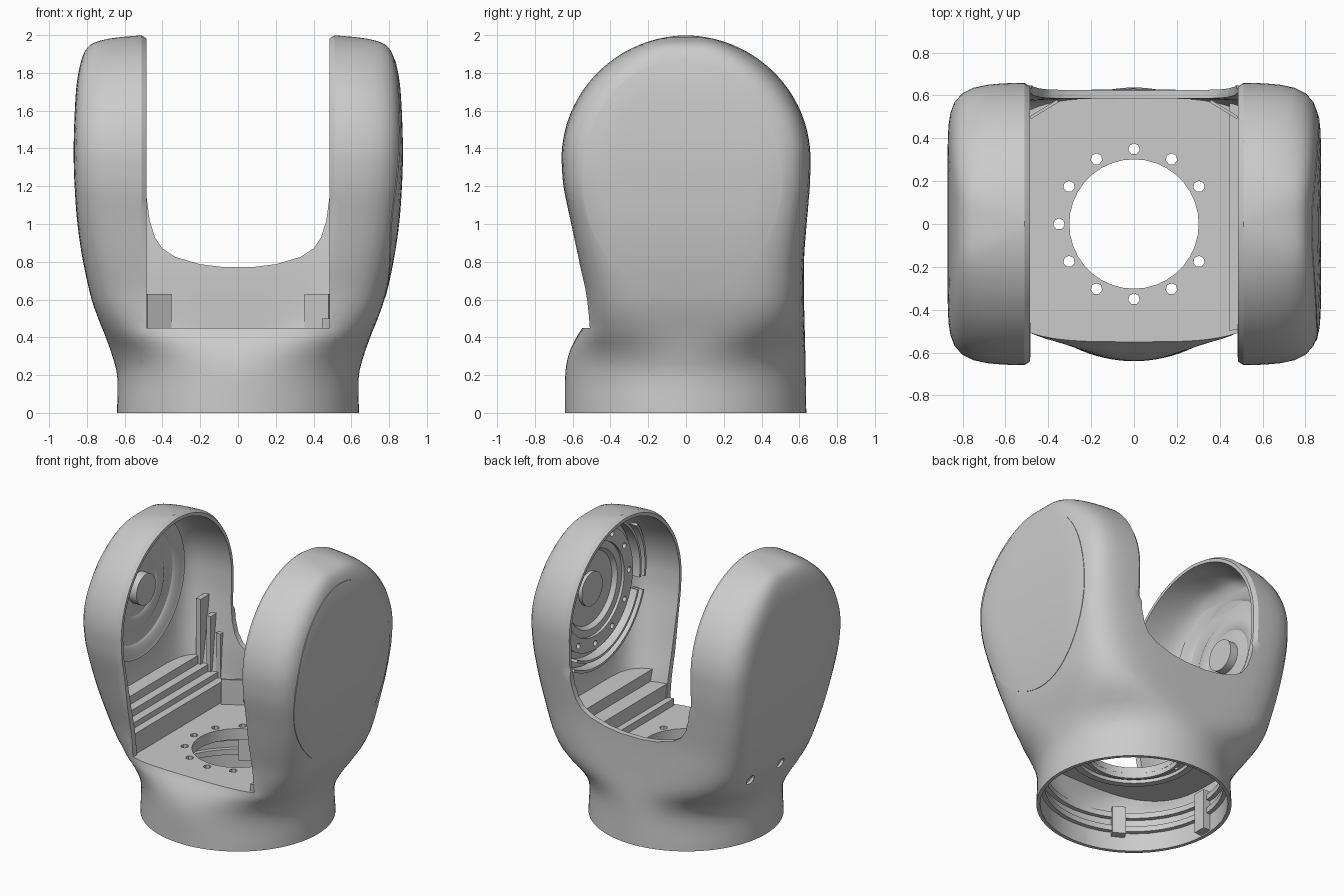
import bpy, bmesh
from math import sin, cos, pi, radians, sqrt
from mathutils import Matrix, Vector

if "Cube" in bpy.data.objects:
    bpy.data.objects.remove(bpy.data.objects["Cube"])

TAU, ZC, R0, SLOT = 2 * pi, 1.34, 0.66, 0.485
# silhouette curves over height: half width, front depth, back depth, corner squareness
WIDTH = [(0, .64), (.2, .64), (.3, .665), (.4, .70), (.5, .74), (.6, .775), (.8, .82), (1, .85), (1.2, .865),
         (1.35, .87), (1.5, .868), (1.7, .858), (1.8, .845), (1.88, .825), (1.93, .8), (1.96, .76), (1.985, .66), (2, .5)]
FRONT = [(0, .64), (.22, .638), (.32, .618), (.4, .58), (.46, .545), (.55, .533), (.65, .54), (.8, .57), (1, .61), (1.2, .65), (1.34, .66)]
BACK = [(0, .637), (.3, .632), (.6, .625), (.8, .625), (1, .64), (1.2, .657), (1.34, .66)]
SQUARE = [(0, 2), (.25, 2), (.35, 2.4), (.42, 3.2), (.5, 4.2), (.6, 5), (.8, 6), (1, 7), (1.3, 8.5), (1.5, 8.5), (1.8, 6), (2, 4)]


def curve(tab, z):
    """Smooth interpolation through a table."""
    z = min(max(z, tab[0][0]), tab[-1][0])
    i = max(k for k in range(len(tab) - 1) if tab[k][0] <= z)

    def slope(k):
        a, b = tab[max(k - 1, 0)], tab[min(k + 1, len(tab) - 1)]
        return (b[1] - a[1]) / (b[0] - a[0])
    (z0, v0), (z1, v1) = tab[i], tab[i + 1]
    h = z1 - z0
    t = (z - z0) / h
    return (v0 * (2*t**3 - 3*t*t + 1) + slope(i) * h * (t**3 - 2*t*t + t)
            + v1 * (3*t*t - 2*t**3) + slope(i + 1) * h * (t**3 - t*t))


def section(z, t):
    """Half width, front, back and squareness of the housing at z, inset by t."""
    if z > ZC:
        r = R0 - t
        b = sqrt(max(r * r - (z - ZC) ** 2, 1e-6))
        zo = ZC + (z - ZC) * R0 / r
        return curve(WIDTH, zo) - t, b, b, curve(SQUARE, zo)
    return curve(WIDTH, z) - t, curve(FRONT, z) - t, curve(BACK, z) - t, curve(SQUARE, z)


def ring_points(z, t, seg=112):
    a, f, b, n = section(z, t)
    for k in range(seg):
        c, s = cos(TAU * k / seg), sin(TAU * k / seg)
        r = (abs(c) ** n + abs(s) ** n) ** (-1 / n)
        yield Vector((a * r * c, (b if s > 0 else f) * r * s, z))


def make(name, bm):
    bmesh.ops.recalc_face_normals(bm, faces=bm.faces)
    me = bpy.data.meshes.new(name)
    bm.to_mesh(me)
    bm.free()
    ob = bpy.data.objects.new(name, me)
    bpy.context.collection.objects.link(ob)
    smooth(ob)
    return ob


def smooth(ob, angle=32):
    bpy.ops.object.select_all(action='DESELECT')
    ob.select_set(True)
    bpy.context.view_layer.objects.active = ob
    bpy.ops.object.shade_smooth_by_angle(angle=radians(angle))


def skin(bm, rows, wrap=True, caps=True):
    rows = [[bm.verts.new(p) for p in r] for r in rows]
    m = len(rows[0])
    for p, q in zip(rows, rows[1:]):
        for k in range(m if wrap else m - 1):
            bm.faces.new((p[k], p[(k + 1) % m], q[(k + 1) % m], q[k]))
    if caps:
        bm.faces.new(rows[0])
        bm.faces.new(rows[-1])


def loft(name, zs, t, planes=()):
    """Slice of the housing form, trimmed by (point, outward normal) planes."""
    bm = bmesh.new()
    skin(bm, [ring_points(z, t) for z in zs])
    for co, no in planes:
        bmesh.ops.bisect_plane(bm, geom=bm.verts[:] + bm.edges[:] + bm.faces[:], plane_co=co, plane_no=no, clear_outer=True)
        bmesh.ops.holes_fill(bm, edges=[e for e in bm.edges if e.is_boundary], sides=0)
    return make(name, bm)


def lathe(name, prof, place, a0=0, a1=TAU, closed=False, seg=72):
    """Spin (radius, height) points; place maps (radius, angle, height) to space."""
    bm = bmesh.new()
    full = a1 - a0 > TAU - .01
    rows = [[place(max(r, .001), a0 + (a1 - a0) * k / seg, h) for r, h in prof] for k in range(seg + 1)]
    skin(bm, rows, wrap=closed, caps=closed and not full)
    bmesh.ops.remove_doubles(bm, verts=bm.verts, dist=1e-5)
    return make(name, bm)


def on_arm(side):
    return lambda r, a, h: Vector((side * h, r * cos(a), 1.4 + r * sin(a)))


def upright(r, a, h):
    return Vector((r * cos(a), r * sin(a), h))


def rods(name, items, axis='Z', sides=12):
    bm = bmesh.new()
    rot = Matrix.Rotation(pi / 2, 4, 'Y') if axis == 'X' else Matrix()
    for loc, r, d in items:
        bmesh.ops.create_cone(bm, cap_ends=True, segments=sides if r < .1 else 36, radius1=r, radius2=r, depth=d,
                              matrix=Matrix.Translation(loc) @ rot)
    return make(name, bm)


def box(name, loc, size, turn=0):
    bm = bmesh.new()
    bmesh.ops.create_cube(bm, size=1, matrix=Matrix.Translation(loc) @ Matrix.Rotation(turn, 4, 'Z') @ Matrix.Diagonal((*size, 1)))
    return make(name, bm)


def cut(ob, cutter):
    m = ob.modifiers.new("cut", 'BOOLEAN')
    m.operation, m.solver, m.object = 'DIFFERENCE', 'EXACT', cutter
    bpy.ops.object.select_all(action='DESELECT')
    bpy.context.view_layer.objects.active = ob
    ob.select_set(True)
    bpy.ops.object.modifier_apply(modifier=m.name)
    bpy.data.objects.remove(cutter)
    smooth(ob)


def levels(t, start):
    low = [start + (ZC - start) * k / 36 for k in range(36)]
    return low + [ZC + (R0 - t) * sin(radians(89.2) * k / 28) for k in range(29)]


# fork housing: hollow shell, U slot through it and a deeper front opening
T = 0.04
housing = loft("fork_housing", levels(0, 0), 0)
cut(housing, loft("cavity", levels(T, -.06), T))
cut(housing, rods("socket_bore", [((0, 0, .05), .616, .42)]))
half_u = [(SLOT, 3), (SLOT, 1.15), (.468, 1.02), (.44, .93), (.4, .87), (.33, .825), (.2, .787), (.08, .772)]
outline = half_u + [(-x, z) for x, z in reversed(half_u)]
bm = bmesh.new()
skin(bm, [[Vector((x, y, z)) for x, z in outline] for y in (-1, 1)])
cut(housing, make("slot_cutter", bm))
cut(housing, box("front_cutter", (0, -.35, .825), (.968, 1.3, .75)))
cut(housing, rods("drain_holes", [((-.74, 0, .545), .035, .3), ((-.68, .33, .545), .035, .3)], 'X'))

# chamfered lip around both arm openings
bm = bmesh.new()
bm.from_mesh(housing.data)
for s in (-1, 1):
    bmesh.ops.bisect_plane(bm, geom=bm.verts[:] + bm.edges[:] + bm.faces[:], plane_co=(s * .512, 0, 0), plane_no=(1, 0, 0))
for v in bm.verts:
    x, y, z = v.co
    if .48 < abs(x) < .511 and z > .8:
        a, f, b, n = section(z, 0)
        level = (abs(x / a) ** n + abs(y / (b if y > 0 else f)) ** n) ** (1 / n)
        if level > .972 or z > 1.965:
            k = 1 - min(1, (z - .8) / .3) * (.512 - abs(x))
            v.co.y *= k
            if z > ZC:
                v.co.z = ZC + (z - ZC) * k
bm.to_mesh(housing.data)
bm.free()
smooth(housing, 30)

# floor plate with bore and bolt circle (one bolt position left out)
floor = loft("floor_plate", (.405, .45), .025)
cut(floor, rods("floor_holes", [((0, 0, .43), .302, .3)] +
                [((.35 * cos(k * pi / 6), .35 * sin(k * pi / 6), .43), .027, .3) for k in range(1, 12)], sides=7))
for r0, r1, z in ((.302, .322, .37), (.385, .43, .38)):
    lathe("floor_flange_ring", [(r0, z), (r1, z), (r1, .41), (r0, .41)], upright, closed=True)

# base socket: inner bands and locating blocks
for z in (.13, .23):
    lathe("socket_band", [(.585, z), (.622, z), (.622, z + .04), (.585, z + .04)], upright, closed=True)
for deg, z0 in ((240, .1), (180, .01), (120, .1)):
    a = radians(deg)
    box("locating_block", (.592 * cos(a), .592 * sin(a), (z0 + .3) / 2), (.07, .09, .3 - z0), a)

# stepped ledges at the bottom of each arm
for s, steps in ((-1, ((.495, .6), (.55, .64), (.61, .69), (.67, .75))), (1, ((.445, .5), (.49, .6), (.6, .68)))):
    for x0, z1 in steps:
        loft("arm_ledge", [.44 + (z1 - .44) * k / 5 for k in range(6)], .02, [((s * x0, 0, 0), (-s, 0, 0))])

# upright ribs in the back corner of each arm
for s in (-1, 1):
    for x0, y0, n in ((.53, .555, 8), (.59, .53, 10), (.65, .50, 12)):
        loft("arm_rib", [.5 + .06 * k for k in range(n)], .02,
             [((s * x0, 0, 0), (-s, 0, 0)), ((s * (x0 + .035), 0, 0), (s, 0, 0)), ((0, y0, 0), (0, -1, 0))])
    box("corner_gusset", (s * .42, .535, .54), (.15, .014, .18), -s * .55)

# left arm: dished wall with a short central hub
lathe("left_dish", [(0, .735), (.11, .735), (.11, .795), (.2, .805), (.22, .795), (.29, .795), (.32, .81),
                    (.4, .805), (.42, .79), (.47, .785), (.5, .775)], on_arm(-1))
# right arm: bearing seat, bolted flange and curved guide ribs
lathe("bearing_seat", [(0, .75), (.12, .75), (.12, .775), (.26, .775), (.28, .745), (.33, .745), (.33, .765),
                       (.45, .765), (.49, .775)], on_arm(1))
flange = lathe("bearing_flange", [(.33, .725), (.43, .725), (.43, .77), (.33, .77)], on_arm(1), closed=True)
cut(flange, rods("flange_holes", [((.725, .385 * cos(k * pi / 6), 1.4 + .385 * sin(k * pi / 6)), .02, .06) for k in range(12)], 'X'))
for a0, a1, r in ((115, 190, .475), (145, 190, .53), (200, 300, .475), (200, 300, .54)):
    lathe("guide_rib", [(r, .7), (r + .018, .7), (r + .018, .78), (r, .78)], on_arm(1),
          radians(a0), radians(a1), closed=True, seg=24)


# oval cover panel following the outer face of the right arm
def on_face(q, a, off):
    y, z = -.02 + .53 * q * cos(a), 1.24 + .63 * q * sin(a)
    w, f, b, n = section(z, 0)
    return Vector((w * (1 - abs(y / (b if y > 0 else f)) ** n) ** (1 / n) + off, y, z))


lathe("side_cover", [(q / 10, .003) for q in range(11)] + [(1, -.01)], on_face)
